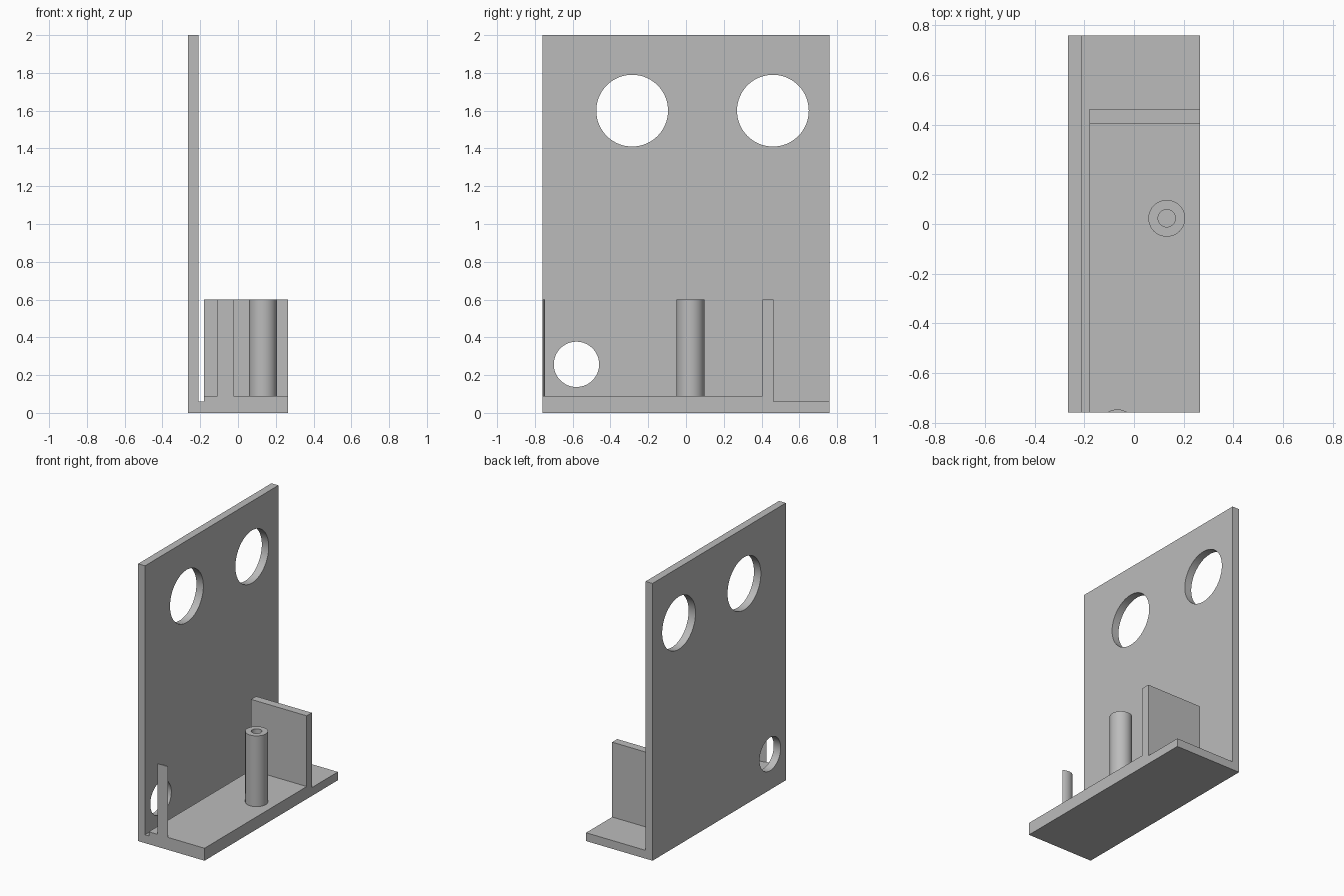
import bpy
import bmesh
import math
from mathutils import Vector

cube = bpy.data.objects.get("Cube")
if cube:
    bpy.data.objects.remove(cube, do_unlink=True)

# Single plain grey finish
GREY = (0.5, 0.5, 0.5, 1.0)
grey = bpy.data.materials.new("light grey")
grey.use_nodes = True
grey.diffuse_color = GREY
bsdf = next(n for n in grey.node_tree.nodes if n.type == 'BSDF_PRINCIPLED')
bsdf.inputs["Base Color"].default_value = GREY


def finish(name, bm):
    bmesh.ops.recalc_face_normals(bm, faces=bm.faces)
    mesh = bpy.data.meshes.new(name)
    bm.to_mesh(mesh)
    bm.free()
    mesh.materials.append(grey)
    obj = bpy.data.objects.new(name, mesh)
    bpy.context.collection.objects.link(obj)
    return obj


def extrude(name, outline, axis, start, end):
    """Extrude a 2D outline along x (outline in y, z) or z (outline in x, y)."""
    bm = bmesh.new()
    place = (lambda a, b: (start, a, b)) if axis == 'x' else (lambda a, b: (a, b, start))
    face = bm.faces.new([bm.verts.new(place(a, b)) for a, b in outline])
    grown = bmesh.ops.extrude_face_region(bm, geom=[face], use_keep_orig=True)
    moved = [g for g in grown["geom"] if isinstance(g, bmesh.types.BMVert)]
    step = end - start
    bmesh.ops.translate(bm, verts=moved, vec=Vector((step, 0, 0) if axis == 'x' else (0, 0, step)))
    return finish(name, bm)


def rect(a0, a1, b0, b1):
    return [(a0, b0), (a1, b0), (a1, b1), (a0, b1)]


def arc(a, b, radius, t0=0.0, t1=2 * math.pi, count=64, closed=True):
    n = count if closed else count - 1
    return [(a + radius * math.cos(t0 + (t1 - t0) * i / n),
             b + radius * math.sin(t0 + (t1 - t0) * i / n)) for i in range(count)]


def activate(obj):
    bpy.ops.object.select_all(action='DESELECT')
    obj.select_set(True)
    bpy.context.view_layer.objects.active = obj


def cut(obj, cutter):
    activate(obj)
    mod = obj.modifiers.new("cut", 'BOOLEAN')
    mod.operation = 'DIFFERENCE'
    mod.solver = 'EXACT'
    mod.object = cutter
    cutter.hide_render = True
    bpy.ops.object.modifier_apply(modifier=mod.name)
    bpy.data.objects.remove(cutter, do_unlink=True)


def smooth(obj):
    activate(obj)
    bpy.ops.object.shade_smooth_by_angle(angle=math.radians(30))


# Overall extents
LEFT, RIGHT = -0.265, 0.265
FRONT, BACK = -0.76, 0.76
PLATE_IN, TRAY_X = -0.21, -0.18
FLOOR, TRAY, TOP = 0.06, 0.09, 0.6

# Tall upright plate with three round holes
plate = extrude("upright_plate", rect(FRONT, BACK, 0, 2), 'x', LEFT, PLATE_IN)
for y, z, r in [(-0.285, 1.6, 0.19), (0.46, 1.6, 0.19), (-0.58, 0.257, 0.12)]:
    cut(plate, extrude("hole_cutter", arc(y, z, r), 'x', LEFT - 0.1, PLATE_IN + 0.1))
smooth(plate)

# Floor, then the raised tray and its cross wall in one profile
extrude("base_floor", rect(PLATE_IN, RIGHT, FRONT, BACK), 'z', 0, FLOOR)
extrude("tray_and_cross_wall",
        [(FRONT, FLOOR), (0.463, FLOOR), (0.463, TOP), (0.405, TOP),
         (0.405, TRAY), (FRONT, TRAY)], 'x', TRAY_X, RIGHT)

# Hollow screw post
POST_R = 0.074
post = extrude("screw_post", arc(0.132, 0.023, POST_R), 'z', TRAY, TOP)
cut(post, extrude("bore_cutter", arc(0.132, 0.023, 0.035, count=48), 'z', TRAY - 0.1, TOP + 0.1))
smooth(post)

# Sliver of a second post, trimmed flush with the front edge
offset = 0.061
half = math.acos(offset / POST_R)
sliver = extrude("trimmed_post",
                 arc(-0.067, FRONT - offset, POST_R, math.pi / 2 - half,
                     math.pi / 2 + half, 16, closed=False), 'z', TRAY, TOP)
smooth(sliver)
